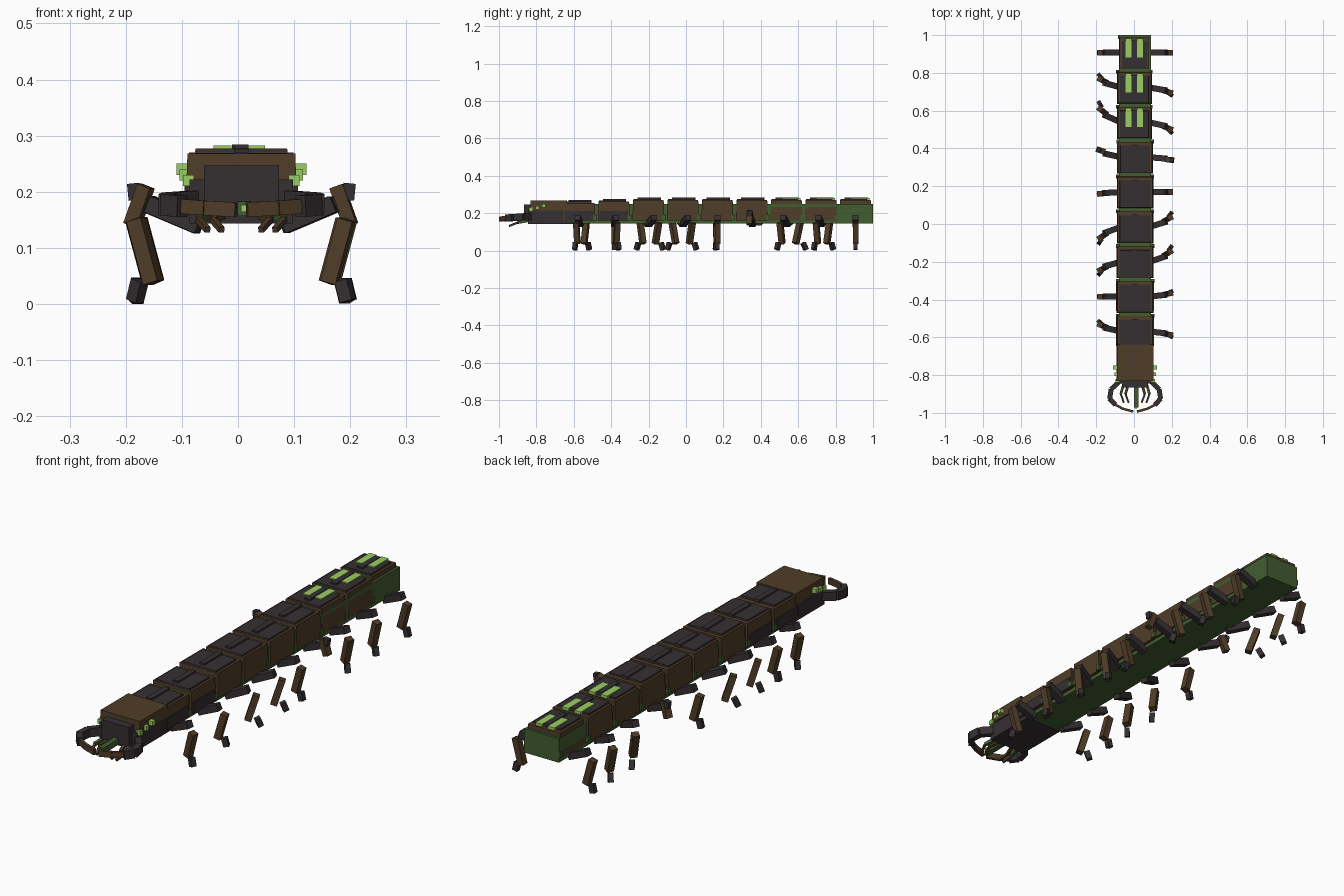
import bpy, bmesh
from mathutils import Vector, Matrix

cube = bpy.data.objects.get("Cube")
if cube:
    bpy.data.objects.remove(cube, do_unlink=True)


def material(name, rgb):
    m = bpy.data.materials.new(name)
    m.use_nodes = True
    m.diffuse_color = (*rgb, 1)
    bsdf = m.node_tree.nodes["Principled BSDF"]
    bsdf.inputs["Base Color"].default_value = (*rgb, 1)
    bsdf.inputs["Roughness"].default_value = 0.8
    return m


BROWN = material("shell_brown", (0.078, 0.045, 0.021))
DARK = material("dark_chitin", (0.036, 0.028, 0.031))
GREEN = material("belly_green", (0.055, 0.11, 0.03))
GLOW = material("glow_green", (0.33, 0.62, 0.12))

CX = 0.006  # body axis


def make(name, mat, size, matrix, top=1.0):
    """Box of the given size; top scales the upper face in length and width."""
    bm = bmesh.new()
    bmesh.ops.create_cube(bm, size=1)
    for v in bm.verts:
        if v.co.z > 0:
            v.co.x *= top
            v.co.y *= top
    bmesh.ops.transform(bm, matrix=matrix @ Matrix.Diagonal((*size, 1)), verts=bm.verts)
    mesh = bpy.data.meshes.new(name)
    bm.to_mesh(mesh)
    bm.free()
    mesh.materials.append(mat)
    ob = bpy.data.objects.new(name, mesh)
    bpy.context.collection.objects.link(ob)
    return ob


def box(name, mat, x, y, z, top=1.0):
    """Box from (min, max) ranges."""
    lo, hi = Vector((x[0], y[0], z[0])), Vector((x[1], y[1], z[1]))
    return make(name, mat, hi - lo, Matrix.Translation((lo + hi) / 2), top)


def bar(name, mat, a, b, width, height):
    """Square bar running from a to b."""
    a, b = Vector(a), Vector(b)
    d = b - a
    rot = d.to_track_quat('Y', 'Z').to_matrix().to_4x4()
    return make(name, mat, (width, d.length, height), Matrix.Translation((a + b) / 2) @ rot)


# Soft inner body, visible below, between the shells and at the tail end
box("belly", GREEN, (CX - 0.085, CX + 0.085), (-0.6, 1.0), (0.145, 0.25))

# Shell segments, tail first: half width, shell top
PITCH = 0.1845
shells = [(0.082, 0.27), (0.092, 0.27), (0.092, 0.27), (0.095, 0.27), (0.097, 0.27),
          (0.097, 0.27), (0.098, 0.27), (0.098, 0.262), (0.098, 0.256)]
left_swing = [0, 0.05, 0.08, 0.04, -0.01, -0.065, -0.05, 0, 0.04]
right_swing = [0, -0.03, -0.04, -0.015, 0, 0.055, 0.06, 0.02, -0.02]


def leg(side, label, y, swing, raised):
    def p(x, dy, z):
        return (CX + side * x, y + dy * swing, z)
    bar(label + "_upper_leg", DARK, p(0.075, 0, 0.14), p(0.165, 0.5, 0.178), 0.032, 0.03)
    if raised:
        bar(label + "_lower_leg", BROWN, p(0.17, 0.8, 0.21), p(0.195, 1, 0.14), 0.03, 0.025)
        bar(label + "_foot", DARK, p(0.19, 1, 0.185), p(0.193, 1, 0.215), 0.022, 0.022)
    else:
        bar(label + "_lower_leg", BROWN, p(0.187, 0.9, 0.15), p(0.157, 0.6, 0.038), 0.03, 0.028)
        bar(label + "_foot", DARK, p(0.181, 1.1, 0.042), p(0.19, 1.3, 0.005), 0.022, 0.024)


for i, (w, top) in enumerate(shells):
    y = 0.907 - i * PITCH
    n = f"segment_{i + 1}"
    cx = CX - 0.004 if i < 3 else CX
    y0, y1 = y - 0.087, y + 0.085
    box(n + "_shell", BROWN, (cx - w, cx + w), (y0, y1), (0.162, top), 0.95)
    # Dark back plate with a central ridge
    box(n + "_plate", DARK, (cx - w + 0.014, cx + w - 0.014), (y0 + 0.004, y1 - 0.022),
        (top - 0.01, top + 0.007), 0.97)
    box(n + "_ridge", DARK, (cx - 0.013, cx + 0.013), (y - 0.06, y + 0.065), (top, top + 0.014))
    for side, tag, swing in ((-1, "right", right_swing), (1, "left", left_swing)):
        # Swing lists follow screen sides: first list belongs to -x
        s = left_swing[i] if side < 0 else right_swing[i]
        leg(side, f"{n}_{tag}", y, s, i == 3)
        # Breathing node in the gap behind each shell
        xs = sorted((cx + side * (w - 0.02), cx + side * (w + 0.004)))
        box(f"{n}_{tag}_node", GREEN, xs, (y1 - 0.012, y1 + 0.008), (0.165, 0.19))
        # Glowing bars on the last three segments
        if i < 3:
            xs = sorted((cx + side * 0.014, cx + side * 0.046))
            box(f"{n}_{tag}_glow", GLOW, xs, (y - 0.025, y + 0.075), (top, top + 0.012))
        # Dark lower side plates near the head
        if i > 6:
            xs = sorted((cx + side * (w - 0.01), cx + side * (w + 0.003)))
            box(f"{n}_{tag}_side_plate", DARK, xs, (y0 + 0.01, y1 - 0.01), (0.163, 0.212))

# Head
box("head_base", DARK, (CX - 0.092, CX + 0.092), (-0.845, -0.6), (0.143, 0.222))
box("head_shield", BROWN, (CX - 0.098, CX + 0.098), (-0.832, -0.635), (0.215, 0.268), 0.98)
box("snout", DARK, (CX - 0.067, CX + 0.067), (-0.865, -0.8), (0.16, 0.247))

# Tongue with a glowing tip
bar("tongue", GREEN, (CX + 0.005, -0.85, 0.172), (CX + 0.005, -0.972, 0.17), 0.024, 0.026)
bar("tongue_tip", GLOW, (CX + 0.005, -0.965, 0.17), (CX + 0.005, -0.977, 0.17), 0.012, 0.012)

for side, tag in ((-1, "right"), (1, "left")):
    # Eye cluster
    for k in range(3):
        x, y, z = CX + side * (0.094 + 0.006 * k), -0.83 + 0.035 * k, 0.22 + 0.01 * k
        box(f"{tag}_eye_{k + 1}", GLOW, (x - 0.01, x + 0.01), (y - 0.01, y + 0.01),
            (z - 0.01, z + 0.01))
    # Curved pincer: dark arm, brown fang
    path = [(0.085, -0.835), (0.127, -0.875), (0.135, -0.925), (0.105, -0.957),
            (0.065, -0.978), (0.01, -0.993)]
    pts = [(CX + side * x, y, 0.183 - 0.003 * k) for k, (x, y) in enumerate(path)]
    for k in range(5):
        fang = k > 2
        bar(f"{tag}_pincer_{k + 1}", BROWN if fang else DARK, pts[k], pts[k + 1],
            0.013 if fang else 0.026, 0.026 if fang else 0.038)
    # Mouth feelers
    for k, (x, mat) in enumerate(((0.035, BROWN), (0.06, GREEN))):
        mid = (CX + side * (x + 0.016), -0.9, 0.15)
        bar(f"{tag}_feeler_{k + 1}_base", mat, (CX + side * x, -0.845, 0.16), mid, 0.014, 0.014)
        bar(f"{tag}_feeler_{k + 1}_tip", BROWN, mid, (CX + side * x, -0.945, 0.132), 0.01, 0.01)
